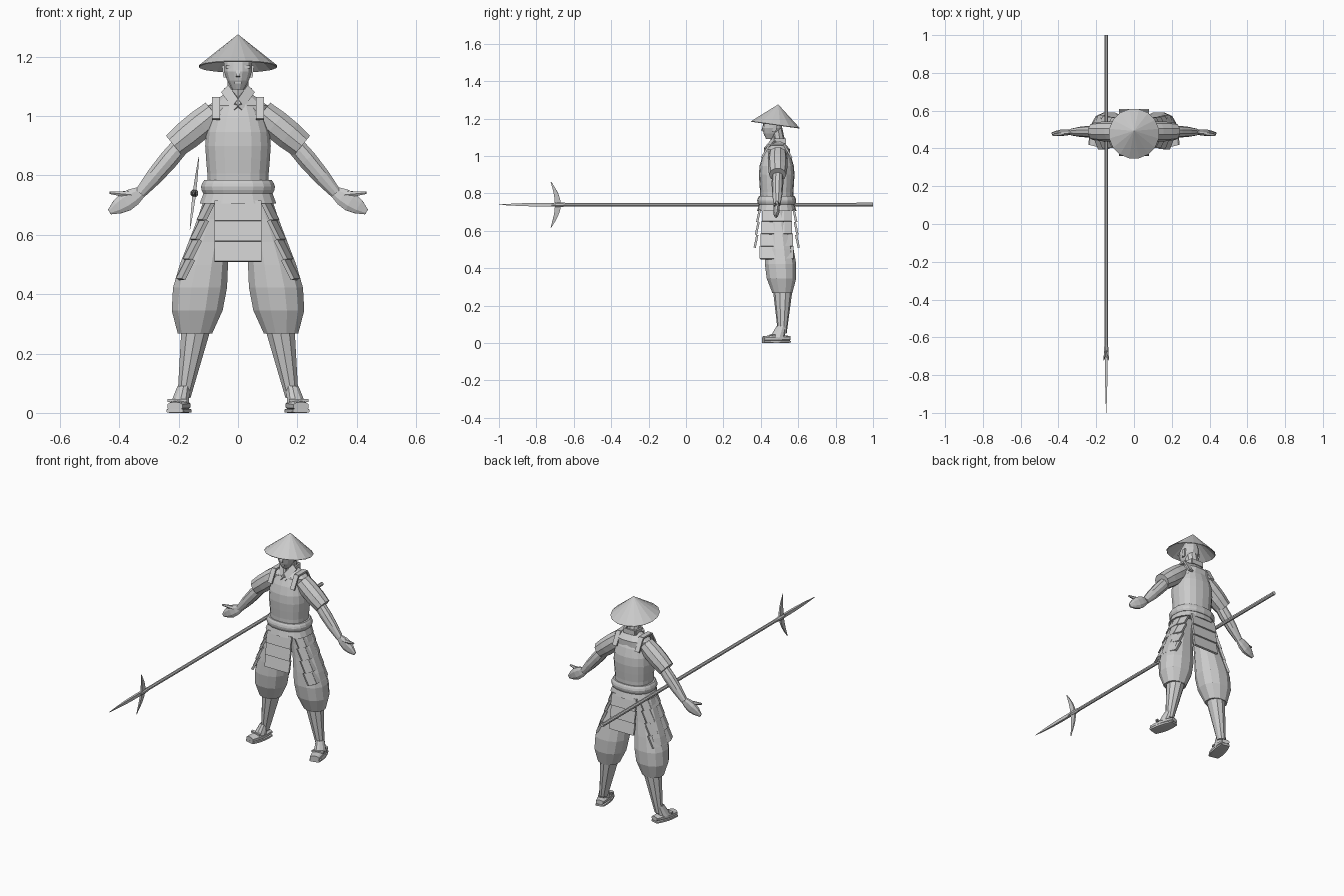
import bpy, bmesh, math
from mathutils import Vector

if "Cube" in bpy.data.objects:
    bpy.data.objects.remove(bpy.data.objects["Cube"])

grey = bpy.data.materials.new("plain_grey")
grey.use_nodes = True
grey.diffuse_color = (.6, .6, .6, 1)
grey.node_tree.nodes["Principled BSDF"].inputs["Base Color"].default_value = grey.diffuse_color

RIGHT, BACK, UP = Vector((1, 0, 0)), Vector((0, 1, 0)), Vector((0, 0, 1))
MIDDLE = BACK * .485


def finish(bm, name, mirror):
    bmesh.ops.recalc_face_normals(bm, faces=bm.faces)
    mesh = bpy.data.meshes.new(name)
    bm.to_mesh(mesh)
    bm.free()
    mesh.materials.append(grey)
    part = bpy.data.objects.new(name, mesh)
    bpy.context.collection.objects.link(part)
    if mirror:
        part.modifiers.new("Mirror", "MIRROR").use_mirror_merge = False
    return part


def tube(name, start, end, radii, depth=1, bulge=0, low=1, steps=4, sides=12,
         box=2, bow=Vector(), axis=None, capped=True, mirror=False):
    """Tapered tube; bulge swells it, low shifts the swelling towards the end, bow bends it."""
    start, end = Vector(start), Vector(end)
    along = (axis or end - start).normalized()
    across = along.cross(UP) if abs(along.y) > .9 else BACK.cross(along)
    across.normalize()
    through = along.cross(across) * depth
    bm = bmesh.new()
    rings = []
    for step in range(steps + 1):
        t = step / steps
        centre = start.lerp(end, t) + bow * math.sin(math.pi * t)
        radius = radii[0] + (radii[1] - radii[0]) * t + bulge * math.sin(math.pi * t ** low)
        ring = []
        for side in range(sides):
            angle = math.tau * (side + .5) / sides
            c, s = (math.copysign(abs(v) ** (2 / box), v)
                    for v in (math.cos(angle), math.sin(angle)))
            ring.append(bm.verts.new(centre + (across * c + through * s) * radius))
        rings.append(ring)
    for lower, upper in zip(rings, rings[1:]):
        for side in range(sides):
            after = (side + 1) % sides
            bm.faces.new((lower[side], lower[after], upper[after], upper[side]))
    if capped:
        bm.faces.new(rings[0])
        bm.faces.new(rings[-1])
    return finish(bm, name, mirror)


def slab(name, start, end, half_width, thickness, mirror=False):
    """Flat plate from start to end; half_width is a vector to its edge."""
    start, end, half_width = Vector(start), Vector(end), Vector(half_width)
    along = end - start
    normal = along.cross(half_width).normalized() * thickness
    bm = bmesh.new()
    for vert in bmesh.ops.create_cube(bm, size=1)["verts"]:
        x, y, z = vert.co
        vert.co = (start + end) / 2 + half_width * 2 * x + along * y + normal * z
    return finish(bm, name, mirror)


# Straw hat: a thin open cone, tipped back
hat = tube("straw_hat", (0, .478, 1.168), (0, .493, 1.275), (.134, .001),
           steps=1, sides=16, capped=False)
hat.modifiers.new("Thickness", "SOLIDIFY").thickness = .004

# Head, neck and face
tube("head", (0, .45, 1.09), (0, .475, 1.24), (.02, .02), depth=1.1, bulge=.03,
     steps=5, box=2.3, axis=UP)
tube("neck", (0, .5, 1.03), (0, .48, 1.15), (.04, .035), steps=2, sides=10, axis=UP)
slab("nose", (0, .42, 1.165), (0, .408, 1.133), RIGHT * .007, .014)
slab("mouth", (0, .42, 1.12), (0, .42, 1.11), RIGHT * .012, .006)
slab("brow", (.025, .42, 1.17), (.025, .42, 1.16), RIGHT * .016, .01, mirror=True)
slab("ear", (.05, .48, 1.17), (.045, .47, 1.13), BACK * .01, .008, mirror=True)

# Shirt and crossed collar
tube("shirt", (0, .49, .9), (0, .495, 1.08), (.1, .04), depth=.62, bulge=.05, low=2,
     box=2.3, axis=UP)
slab("collar_front", (.042, .475, 1.09), (0, .424, 1.03), (.012, 0, -.012), .014, mirror=True)
slab("collar_side", (.042, .47, 1.08), (.036, .53, 1.08), UP * .014, .01, mirror=True)
slab("collar_back", (-.036, .53, 1.08), (.036, .53, 1.08), UP * .014, .01)

# Breastplate with shoulder straps
tube("breastplate", MIDDLE + UP * .76, MIDDLE + UP * 1.04, (.105, .065), depth=.85,
     bulge=.03, low=1.5, steps=6, sides=18, box=2.4)
strap = [Vector((.074, MIDDLE.y + reach, height))
         for reach, height in ((-.08, .99), (-.04, 1.06), (.04, 1.06), (.08, .99))]
for start, end in zip(strap, strap[1:]):
    slab("shoulder_strap", start, end, RIGHT * .014, .01, mirror=True)

# Belt and flared waist band
tube("belt", MIDDLE + UP * .74, MIDDLE + UP * .785, (.119, .115), depth=.83, bulge=.009,
     sides=18, box=2.4)
tube("waist_band", MIDDLE + UP * .705, MIDDLE + UP * .75, (.131, .114), depth=.81,
     steps=1, sides=18, box=2.4)

# Overlapping skirt plates in front and behind
for name, facing in (("front_skirt_plate", -BACK), ("back_skirt_plate", BACK)):
    top = MIDDLE + facing * .09 + UP * .715
    hem = MIDDLE + facing * .11 + UP * .51
    for row in range(3):
        start, end = top.lerp(hem, row / 3), top.lerp(hem, (row + 1) / 3)
        slab(name, start, end + facing * .008, RIGHT * .08, .012)

# Side skirt plates, each a middle slab with two turned wings
top = MIDDLE + RIGHT * .1 + UP * .715
hem = MIDDLE + RIGHT * .194 + UP * .45
for row in range(4):
    start = top.lerp(hem, row / 4)
    end = top.lerp(hem, (row + 1) / 4) + RIGHT * .01
    half = .07 + .004 * row
    slab("side_skirt_plate", start, end, BACK * half * .55, .014, mirror=True)
    for turn in (BACK, -BACK):
        shift = turn * half * .78 - RIGHT * .01
        slab("side_skirt_wing", start + shift, end + shift,
             turn * half * .3 - RIGHT * .01, .014, mirror=True)

# Sleeves, forearms and hands
tube("sleeve", (.08, .49, 1.01), (.215, .49, .9), (.048, .046), bulge=.006,
     steps=3, sides=10, mirror=True)
tube("forearm", (.185, .49, .91), (.33, .487, .74), (.032, .02), depth=.92, bulge=.007,
     steps=3, sides=10, mirror=True)
tube("hand", (.325, .487, .745), (.433, .48, .677), (.02, .01), depth=.5, bulge=.02,
     sides=8, box=2.4, mirror=True)
tube("thumb", (.36, .482, .735), (.432, .47, .742), (.014, .005), steps=2, sides=6, mirror=True)

# Baggy trousers and shins
tube("trouser_leg", (.055, .487, .73), (.145, .515, .268), (.058, .06), depth=.92,
     bulge=.035, low=2, steps=6, box=2.3, bow=RIGHT * .015, axis=UP, mirror=True)
tube("shin", (.14, .517, .29), (.182, .515, .05), (.053, .023), steps=3, sides=10,
     axis=UP, mirror=True)

# Feet in flat sandals
heel, toe = Vector((.18, .555, 0)), Vector((.213, .413, 0))
tube("sandal_sole", heel + UP * .007, toe + UP * .007, (.024, .03), depth=.22, bulge=.01,
     sides=8, box=5, mirror=True)
tube("foot", heel + UP * .026, toe + UP * .022, (.022, .027), depth=.55, bulge=.009,
     sides=10, box=2.6, mirror=True)
tube("instep", (.197, .488, .03), (.183, .51, .09), (.033, .022), depth=1.2, steps=2,
     sides=10, axis=UP, mirror=True)
slab("sandal_strap", (.172, .455, .042), (.238, .47, .042), BACK * .008, .01, mirror=True)

# Spear laid level at the right hip
grip = Vector((-.147, 0, .74))
tube("spear_shaft", grip + BACK, grip - BACK * .66, (.011, .01), steps=1, sides=8)
tube("spear_collar", grip - BACK * .64, grip - BACK * .72, (.01, .008), bulge=.005, sides=8)
tube("spear_blade", grip - BACK * .7, grip - BACK, (.009, .001), depth=1.5, bulge=.003, sides=4)
reach = UP * .122 + RIGHT * .015
root = grip - BACK * .722
tube("spear_cross_blade", root - reach, root + reach, (.001, .001), depth=2.8, bulge=.007,
     steps=8, sides=4, bow=BACK * .037)
